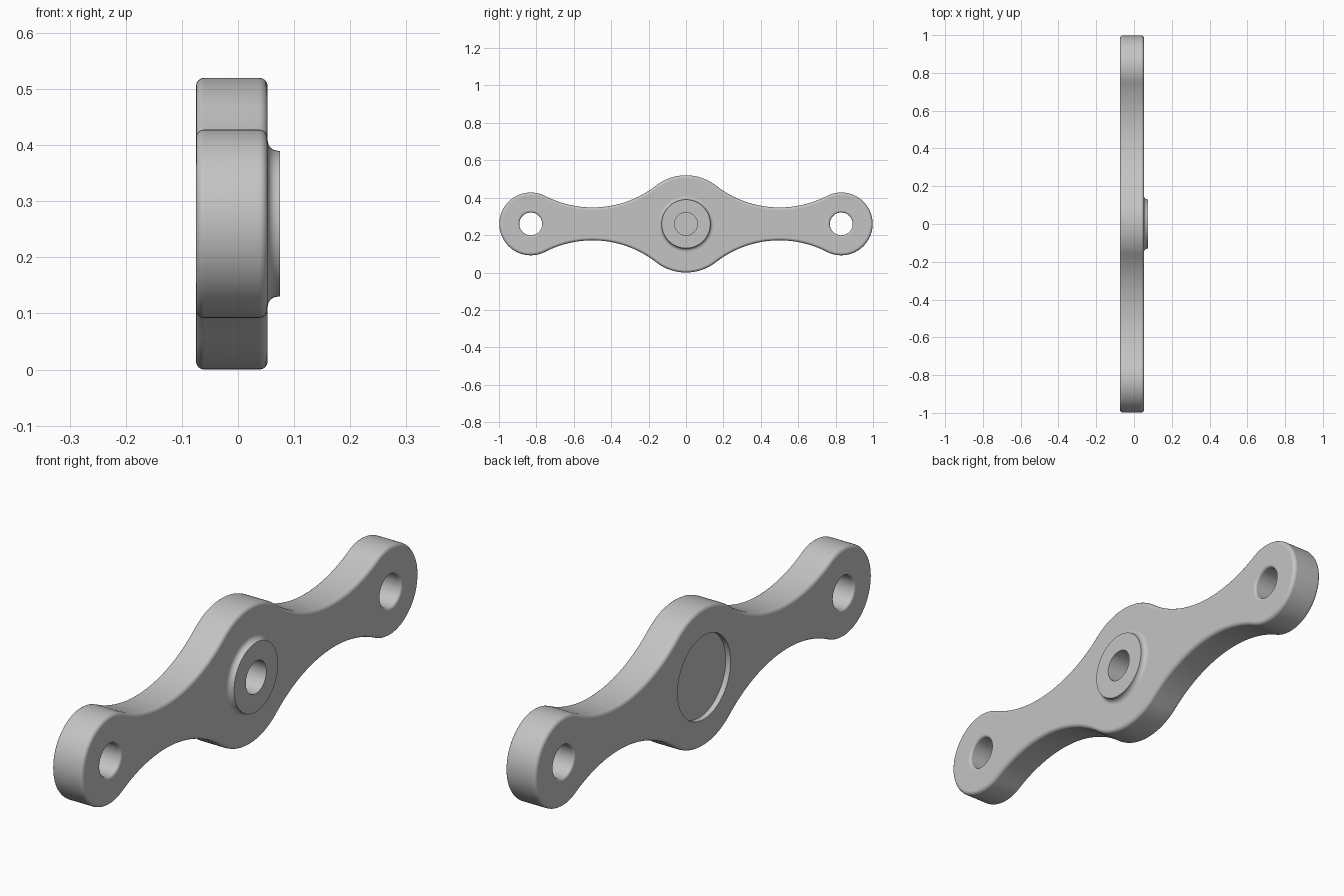
import bpy, bmesh
from math import sin, cos, pi, atan2, hypot

cube = bpy.data.objects.get("Cube")
if cube:
    bpy.data.objects.remove(cube, do_unlink=True)

MID = 0.26                     # height of the long axis
BACK, FACE, TOP = -0.075, 0.053, 0.075
HUB_R, END_R, END_Y = 0.26, 0.168, 0.83
NECK_Y, NECK_H = 0.5, 0.088
HOLE_R, BOSS_R, RECESS_R = 0.061, 0.13, 0.157
# radius of the waist arc that is tangent to the hub circle
WAIST_R = (NECK_Y**2 + NECK_H**2 - HUB_R**2) / (2 * (HUB_R - NECK_H))

grey = bpy.data.materials.new("plain grey")
grey.use_nodes = True
colour = (0.55, 0.55, 0.55, 1)
grey.diffuse_color = colour
grey.node_tree.nodes["Principled BSDF"].inputs["Base Color"].default_value = colour


def make_object(name, bm):
    bmesh.ops.recalc_face_normals(bm, faces=bm.faces)
    mesh = bpy.data.meshes.new(name)
    bm.to_mesh(mesh)
    bm.free()
    mesh.materials.append(grey)
    ob = bpy.data.objects.new(name, mesh)
    bpy.context.collection.objects.link(ob)
    return ob


def lathe(name, profile, y=0.0, steps=64):
    """Closed solid turned about the x direction from (x, radius) pairs."""
    bm = bmesh.new()
    rings = [[bm.verts.new((x, y + r * cos(2 * pi * i / steps), MID + r * sin(2 * pi * i / steps)))
              for i in range(steps)] for x, r in profile]
    for a, b in zip(rings, rings[1:]):
        for i in range(steps):
            j = (i + 1) % steps
            bm.faces.new((a[i], a[j], b[j], b[i]))
    bm.faces.new(rings[0])
    bm.faces.new(rings[-1])
    return make_object(name, bm)


def cut(ob, cutter):
    mod = ob.modifiers.new("cut", 'BOOLEAN')
    mod.operation, mod.solver, mod.object = 'DIFFERENCE', 'EXACT', cutter
    bpy.context.view_layer.objects.active = ob
    bpy.ops.object.modifier_apply(modifier=mod.name)


def arc(cy, cz, r, a0, a1, n):
    return [(cy + r * cos(a0 + (a1 - a0) * i / n), cz + r * sin(a0 + (a1 - a0) * i / n))
            for i in range(n + 1)]


# Quarter outline: end circle, waist arc, hub circle, all tangent
wz = NECK_H + WAIST_R
end_a = atan2(wz, NECK_Y - END_Y)
hub_a = atan2(wz, NECK_Y)
quarter = arc(END_Y, 0, END_R, 0, end_a, 28)
quarter += arc(NECK_Y, wz, WAIST_R, end_a - pi, hub_a - pi, 40)[1:]
quarter += arc(0, 0, HUB_R, hub_a, pi / 2, 14)[1:]
half = quarter + [(-y, z) for y, z in reversed(quarter[:-1])]
outline = half + [(y, -z) for y, z in reversed(half[1:-1])]

# Link plate with rounded rims
bm = bmesh.new()
base = bm.faces.new([bm.verts.new((BACK, y, MID + z)) for y, z in outline])
new = bmesh.ops.extrude_face_region(bm, geom=[base])["geom"]
bmesh.ops.translate(bm, verts=[v for v in new if isinstance(v, bmesh.types.BMVert)],
                    vec=(FACE - BACK, 0, 0))
if not base.is_valid or len(bm.faces) == len(outline) + 1:
    bm.faces.new([v for v in bm.verts if v.co.x < BACK + 0.001])
rims = [e for e in bm.edges if abs(e.verts[0].co.x - e.verts[1].co.x) < 0.001]
bmesh.ops.bevel(bm, geom=rims, offset=0.015, segments=4, profile=0.5, affect='EDGES')
plate = make_object("link_plate", bm)

# Raised boss with a hollow fillet at its foot
FIL = 0.018
boss_profile = [(FACE - 0.01, BOSS_R + FIL)]
boss_profile += [(FACE + FIL - FIL * cos(t * pi / 12), BOSS_R + FIL - FIL * sin(t * pi / 12))
                 for t in range(7)]
boss_profile.append((TOP, BOSS_R))
boss = lathe("centre_boss", boss_profile)

# End holes with softened rims, centre bore and shallow back recess
soft = 0.01
flare = [(soft * (1 - sin(t * pi / 8)), soft * (1 - cos(t * pi / 8))) for t in range(5)]
hole = [(BACK - 0.02, HOLE_R + soft)]
hole += [(BACK + d, HOLE_R + g) for g, d in ((b, a) for a, b in reversed(flare))]
hole += [(FACE - d, HOLE_R + g) for d, g in flare]
hole.append((FACE + 0.02, HOLE_R + soft))
cutters = [lathe("end_hole_cutter", hole, side * END_Y, 48) for side in (-1, 1)]
bore = lathe("bore_cutter", [(-0.035, HOLE_R), (TOP + 0.02, HOLE_R)], steps=48)
recess = lathe("recess_cutter", [(BACK - 0.02, RECESS_R), (BACK + 0.02, RECESS_R)])
cutters += [bore, recess]
for c in cutters:
    c.hide_render = True
    cut(plate, c)
cut(boss, bore)
for c in cutters:
    bpy.data.objects.remove(c, do_unlink=True)

# Smooth shading with crisp edges
for ob in (plate, boss):
    bpy.ops.object.select_all(action='DESELECT')
    ob.select_set(True)
    bpy.context.view_layer.objects.active = ob
    bpy.ops.object.shade_smooth_by_angle(angle=pi / 6)
    weighted = ob.modifiers.new("flat_faces", 'WEIGHTED_NORMAL')
    weighted.keep_sharp = True
